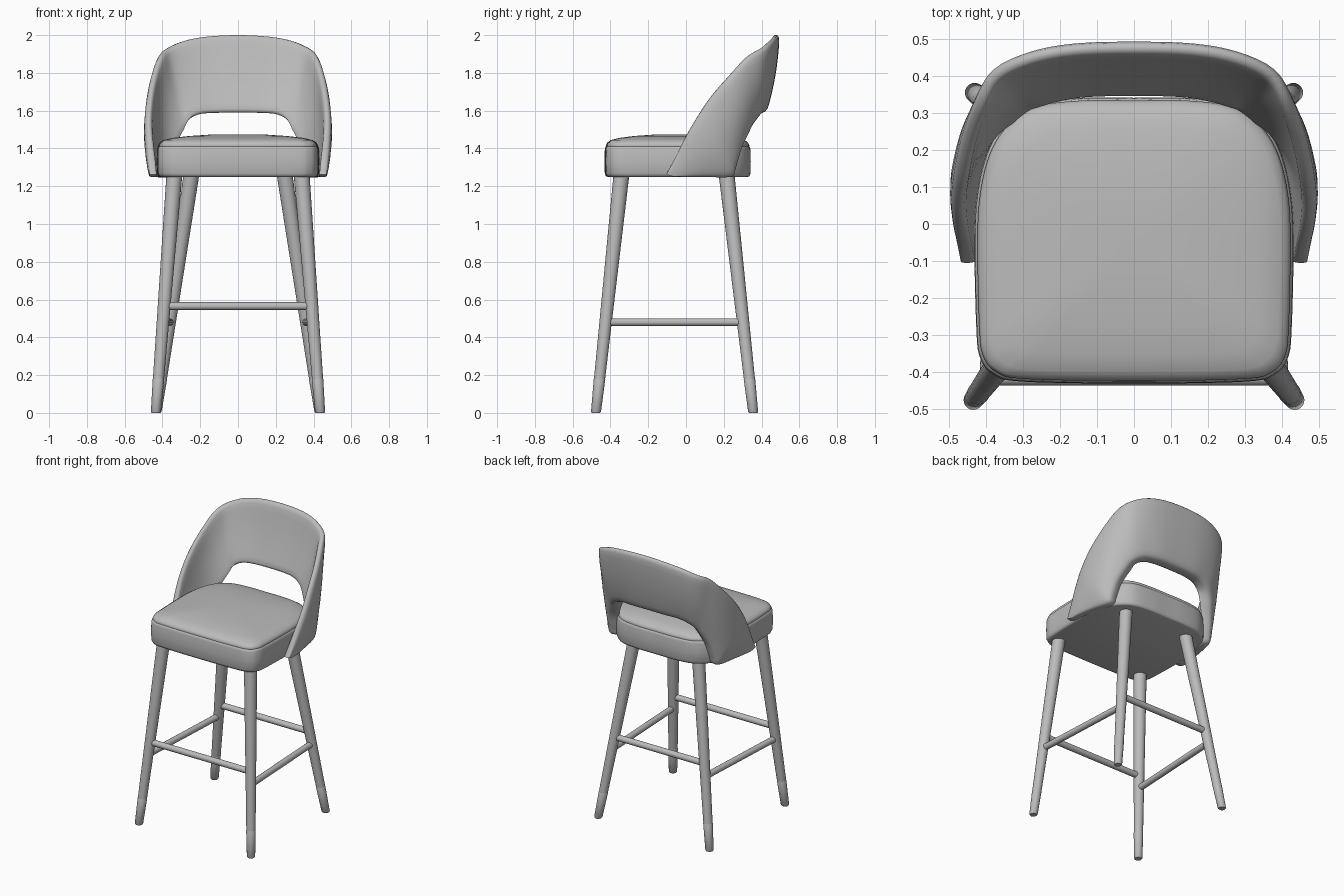
import bpy, bmesh, math
from mathutils import Vector

if "Cube" in bpy.data.objects:
    bpy.data.objects.remove(bpy.data.objects["Cube"])

grey = bpy.data.materials.new("warm_grey")
grey.diffuse_color = (0.5, 0.5, 0.5, 1)
grey.use_nodes = True
grey.node_tree.nodes["Principled BSDF"].inputs["Base Color"].default_value = grey.diffuse_color


def loft(name, rings, angle=40):
    """Skin closed rings and cap both ends."""
    bm = bmesh.new()
    vs = [[bm.verts.new(p) for p in r] for r in rings]
    n = len(vs[0])
    for a, b in zip(vs, vs[1:]):
        for i in range(n):
            bm.faces.new((a[i], a[(i + 1) % n], b[(i + 1) % n], b[i]))
    bm.faces.new(vs[0])
    bm.faces.new(vs[-1])
    bmesh.ops.recalc_face_normals(bm, faces=bm.faces[:])
    mesh = bpy.data.meshes.new(name)
    bm.to_mesh(mesh)
    bm.free()
    mesh.materials.append(grey)
    obj = bpy.data.objects.new(name, mesh)
    bpy.context.collection.objects.link(obj)
    bpy.ops.object.select_all(action='DESELECT')
    obj.select_set(True)
    bpy.context.view_layer.objects.active = obj
    bpy.ops.object.shade_smooth_by_angle(angle=math.radians(angle))
    return obj


def circle(c, u, v, r, n=20):
    return [c + r * (u * math.cos(a) + v * math.sin(a))
            for a in (2 * math.pi * i / n for i in range(n))]


def smooth_curve(pts, steps=5, closed=True):
    """Catmull-Rom curve through a list of points of any dimension."""
    out, n = [], len(pts)

    def at(i):
        return pts[i % n] if closed else pts[min(max(i, 0), n - 1)]
    for i in range(n if closed else n - 1):
        p0, p1, p2, p3 = (at(i + k) for k in (-1, 0, 1, 2))
        for s in range(steps):
            t = s / steps
            out.append(0.5 * (2 * p1 + (p2 - p0) * t
                              + (2 * p0 - 5 * p1 + 4 * p2 - p3) * t * t
                              + (3 * p1 - p0 - 3 * p2 + p3) * t ** 3))
    return out if closed else out + [pts[-1]]


# Seat cushion: plan outline lofted upward, with a seam and a crowned top
half = [(0, -.43), (.3, -.425), (.38, -.405), (.415, -.36), (.425, -.28),
        (.43, -.05), (.423, .08), (.397, .19), (.35, .267), (.27, .322),
        (.14, .34), (0, .34)]
pts = [Vector(p) for p in half] + [Vector((-x, y)) for x, y in half[-2:0:-1]]
outline = smooth_curve(pts)
levels = [(.965, 1.25), (.985, 1.253), (1, 1.268), (1.004, 1.33), (1, 1.395),
          (.992, 1.408), (.982, 1.411), (.985, 1.417), (.968, 1.431),
          (.92, 1.444), (.8, 1.456), (.6, 1.466), (.35, 1.473), (.12, 1.475)]
loft("seat", [[(p.x * s, (p.y + .04) * s - .04, z) for p in outline]
              for s, z in levels], 60)

# Wraparound backrest: bottom xyz, top xyz, outward bulge, bottom thickness
stations = [
    (0, .382, 1.59, 0, .476, 2.0, .014, .09),
    (.13, .379, 1.588, .16, .471, 1.992, .014, .09),
    (.215, .364, 1.58, .28, .448, 1.97, .016, .088),
    (.28, .342, 1.545, .372, .402, 1.93, .018, .085),
    (.32, .317, 1.48, .414, .325, 1.885, .022, .08),
    (.355, .285, 1.40, .446, .23, 1.785, .028, .075),
    (.377, .26, 1.30, .466, .13, 1.67, .030, .07),
    (.39, .235, 1.25, .474, .05, 1.55, .030, .065),
    (.422, .1, 1.25, .468, -.01, 1.445, .018, .06),
    (.442, 0, 1.25, .457, -.06, 1.345, .008, .05),
    (.448, -.06, 1.25, .45, -.105, 1.262, 0, .04),
]
full = [(-s[0], *s[1:3], -s[3], *s[4:]) for s in stations[:0:-1]] + stations
rows = [(Vector(s[:3]), Vector(s[3:6]), s[6], s[7]) for s in full]
rows = list(zip(*(smooth_curve(list(c), 4, False) for c in zip(*rows))))
# Section round the padding: height fraction, side (1 = outer, -1 = inner)
section = [(0, .5), (.015, .8), (.05, .96), (.12, 1), (.25, 1), (.4, 1),
           (.55, 1), (.7, 1), (.85, 1), (.94, .96), (.98, .75), (1, .35)]
section += [(t, -k) for t, k in section[::-1]]
rings = []
for i, (lo, hi, bulge, thick) in enumerate(rows):
    a, b = rows[max(i - 1, 0)], rows[min(i + 1, len(rows) - 1)]
    tan = (b[0] + b[1]) - (a[0] + a[1])
    out = Vector((-tan.y, tan.x, 0)).normalized()
    ring = []
    for t, k in section:
        w = (thick * (1 - t) + .038 * t) / 2
        arch = 4 * t * (1 - t)
        swell = bulge * arch if k > 0 else bulge * .6 * arch
        ring.append(lo.lerp(hi, t) + out * (w * k + swell))
    rings.append(ring)
loft("backrest", rings, 60)

# Splayed tapered legs with foot caps
X, Y, Z = Vector((1, 0, 0)), Vector((0, 1, 0)), Vector((0, 0, 1))
LEGS = {"front": (Vector((.435, -.477, 0)), Vector((.337, -.342, 1.26))),
        "back": (Vector((.432, .356, 0)), Vector((.247, .215, 1.26)))}


def leg_point(which, z, side):
    lo, hi = LEGS[which]
    p = lo.lerp(hi, z / 1.26)
    return Vector((p.x * side, p.y, z))


def leg_part(name, which, side, profile):
    loft(name, [circle(leg_point(which, z, side), X, Y, r)
                for z, r in profile])


for side, label in ((-1, "left"), (1, "right")):
    for which in LEGS:
        leg_part(f"{which}_{label}_leg", which, side,
                 [(.18, .0295), (1.26, .042)])
        leg_part(f"{which}_{label}_foot_cap", which, side,
                 [(0, .022), (.006, .0265), (.178, .0305), (.182, .029)])


# Footrest rungs joining the legs
def rung(name, a, b, r=.021):
    d = (b - a).normalized()
    u = d.cross(Z).normalized()
    loft(name, [circle(p, u, Z, r, 16) for p in (a, b)])


for which in LEGS:
    rung(f"{which}_rung", leg_point(which, .565, -1), leg_point(which, .565, 1))
for side, label in ((-1, "left"), (1, "right")):
    rung(f"{label}_rung", leg_point("front", .48, side),
         leg_point("back", .48, side))
